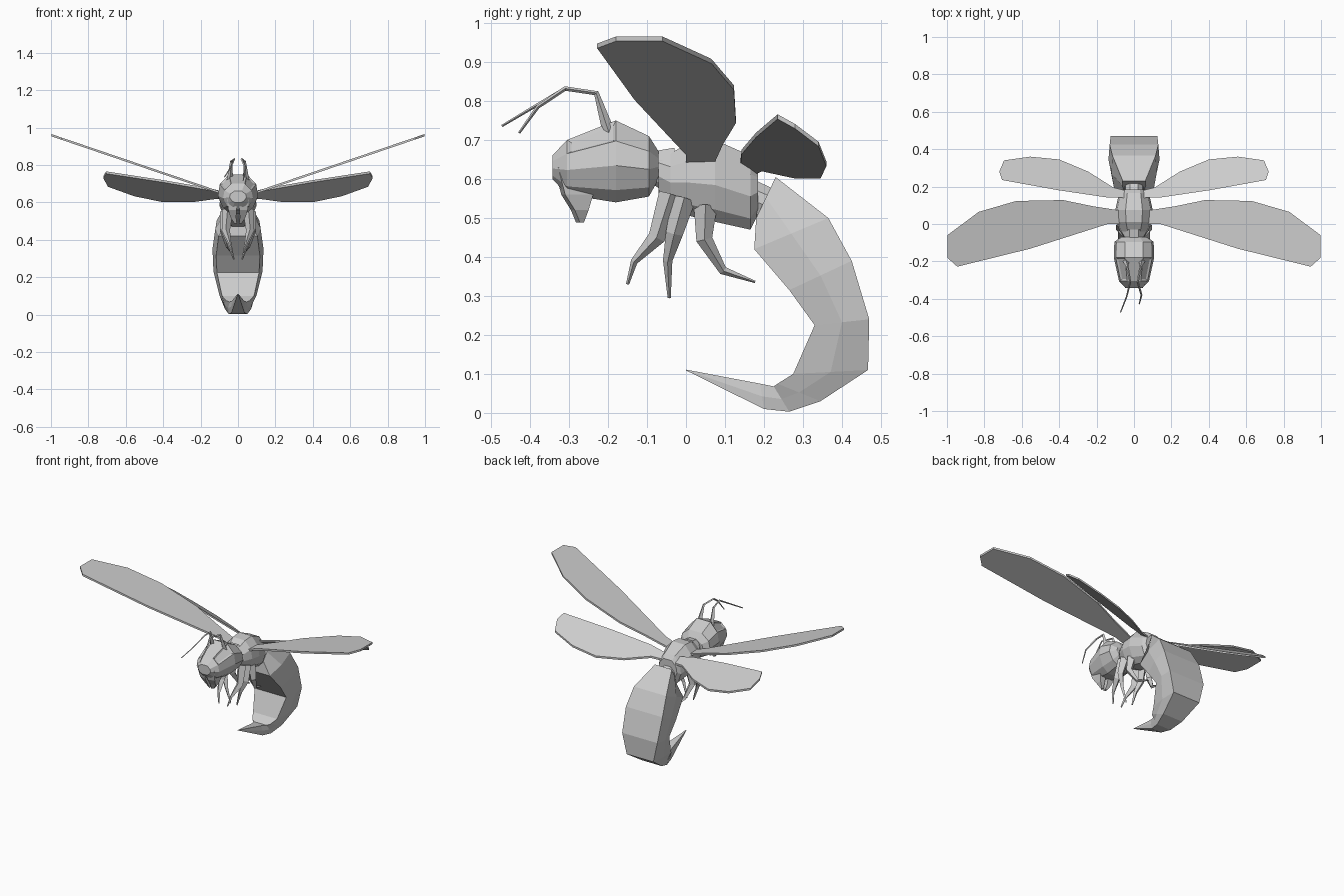
import bpy, bmesh
from mathutils import Vector

grey = bpy.data.materials.new("light_grey")
grey.diffuse_color = (0.6, 0.6, 0.6, 1)


def finish(bm, name):
    bmesh.ops.recalc_face_normals(bm, faces=bm.faces)
    me = bpy.data.meshes.new(name)
    bm.to_mesh(me)
    bm.free()
    me.materials.append(grey)
    ob = bpy.data.objects.new(name, me)
    bpy.context.collection.objects.link(ob)
    return ob


def loft(rings):
    """Skin a list of equally sized point rings and cap both ends."""
    bm = bmesh.new()
    rows = [[bm.verts.new(p) for p in r] for r in rings]
    n = len(rows[0])
    for a, b in zip(rows, rows[1:]):
        for i in range(n):
            j = (i + 1) % n
            bm.faces.new((a[i], a[j], b[j], b[i]))
    bm.faces.new(rows[0])
    bm.faces.new(rows[-1])
    bmesh.ops.recalc_face_normals(bm, faces=bm.faces)
    return bm


def body(sections, shape):
    """Sections across y: (y, bottom, top, half width)."""
    return loft([[(x * w, y, (lo + hi) / 2 + z * (hi - lo) / 2) for x, z in shape]
                 for y, lo, hi, w in sections])


def limb(name, path, radii):
    """Four-sided tapering tube along a path."""
    pts = [Vector(p) for p in path]
    rings = []
    for i, (p, r) in enumerate(zip(pts, radii)):
        d = (pts[min(i + 1, len(pts) - 1)] - pts[max(i - 1, 0)]).normalized()
        u = d.cross(Vector((1, 0, 0))).normalized()
        v = d.cross(u)
        rings.append([p + u * r, p + v * r, p - u * r, p - v * r])
    finish(loft(rings), name)


def flip(path, s):
    return [(x * s, y, z) for x, y, z in path]


half = [(0.45, 1), (0.9, 0.5), (1, -0.1), (0.75, -0.7), (0.4, -1)]
shape = half + [(-x, z) for x, z in reversed(half)]

# head, with the eyes as inset faces
bm = body([(-0.343, 0.60, 0.66, 0.045), (-0.305, 0.56, 0.70, 0.08),
           (-0.18, 0.54, 0.75, 0.108), (-0.095, 0.555, 0.71, 0.105),
           (-0.07, 0.60, 0.67, 0.07)], shape)
eyes = [f for f in bm.faces if -0.3 < f.calc_center_median().y < -0.18
        and abs(f.normal.x) > 0.3 and f.normal.z > 0.3]
bmesh.ops.inset_individual(bm, faces=eyes, thickness=0.014, depth=-0.006)
finish(bm, "head")

# neck, thorax and waist
finish(body([(-0.09, 0.59, 0.67, 0.05), (-0.03, 0.55, 0.68, 0.055)], shape), "neck")
finish(body([(-0.07, 0.555, 0.67, 0.055), (-0.04, 0.53, 0.665, 0.075),
             (0.01, 0.505, 0.695, 0.095), (0.075, 0.49, 0.70, 0.1),
             (0.165, 0.47, 0.66, 0.08), (0.185, 0.51, 0.635, 0.065)], shape), "thorax")
finish(body([(0.17, 0.50, 0.60, 0.05), (0.235, 0.48, 0.57, 0.05)], shape), "waist")

# curled abdomen: outer (y, z), inner (y, z), half width
abdomen = [(0.23, 0.605, 0.18, 0.50, 0.06), (0.365, 0.50, 0.175, 0.42, 0.115),
           (0.425, 0.39, 0.265, 0.315, 0.13), (0.47, 0.24, 0.33, 0.225, 0.125),
           (0.467, 0.11, 0.275, 0.10, 0.095), (0.345, 0.03, 0.235, 0.075, 0.07),
           (0.265, 0.003, 0.225, 0.068, 0.05), (0.20, 0.01, 0.19, 0.075, 0.035),
           (0.0, 0.109, 0.0, 0.111, 0.002)]
rings = []
for oy, oz, iy, iz, w in abdomen:
    my, mz = (oy + iy) / 2, (oz + iz) / 2
    rings.append([(-w, oy, oz), (w, oy, oz), (w * 1.05, my, mz),
                  (w * 0.9, iy, iz), (-w * 0.9, iy, iz), (-w * 1.05, my, mz)])
finish(loft(rings), "abdomen")

# wing outlines from above, laid on sloping planes
fore = [(0.06, 0.0), (0.14, 0.0), (0.555, -0.132), (0.945, -0.228), (0.998, -0.18),
        (0.998, -0.06), (0.83, 0.065), (0.63, 0.123), (0.38, 0.128), (0.22, 0.095),
        (0.06, 0.07)]
hind = [(0.05, 0.14), (0.15, 0.143), (0.40, 0.18), (0.705, 0.235), (0.72, 0.28),
        (0.695, 0.34), (0.555, 0.36), (0.40, 0.345), (0.245, 0.28), (0.11, 0.195),
        (0.05, 0.18)]


def wing(name, outline, height, s):
    t = 0.006
    rings = [[(x * s, y, height(x, y) + d) for x, y in outline] for d in (-t, t)]
    finish(loft(rings), name)


for s, side in ((-1, "left"), (1, "right")):
    wing(side + "_front_wing", fore, lambda x, y: 0.62 + 0.34 * x, s)
    wing(side + "_rear_wing", hind,
         lambda x, y: 0.655 + 0.269 * (x - 0.1) - 0.644 * (y - 0.145), s)

    # legs
    limb(side + "_front_leg", flip([(0.055, -0.04, 0.56), (0.065, -0.075, 0.45),
         (0.045, -0.133, 0.388), (0.03, -0.15, 0.33)], s), (0.03, 0.022, 0.009, 0.004))
    limb(side + "_middle_leg", flip([(0.065, -0.005, 0.55), (0.075, -0.03, 0.46),
         (0.05, -0.047, 0.39), (0.022, -0.043, 0.295)], s), (0.03, 0.022, 0.012, 0.004))
    limb(side + "_rear_leg", flip([(0.06, 0.05, 0.53), (0.075, 0.047, 0.445),
         (0.055, 0.095, 0.365), (0.04, 0.177, 0.336)], s), (0.03, 0.021, 0.011, 0.003))

    # pointed jaws hanging below the face
    jaw = [(-0.338, -0.225, 0.63, 0.005, 0.06), (-0.32, -0.238, 0.56, 0.008, 0.052),
           (-0.295, -0.25, 0.52, 0.01, 0.04), (-0.282, -0.262, 0.488, 0.006, 0.02)]
    finish(loft([[(a * s, y0, z), (b * s, y0 + 0.01, z), (b * s, y1, z), (a * s, y1, z)]
                 for y0, y1, z, a, b in jaw]), side + "_jaw")

# antennae, each bent its own way
limb("left_antenna", [(-0.045, -0.195, 0.71), (-0.035, -0.23, 0.82), (-0.02, -0.31, 0.832),
     (-0.04, -0.39, 0.785), (-0.072, -0.472, 0.736)], (0.017, 0.007, 0.005, 0.004, 0.003))
limb("right_antenna", [(0.045, -0.195, 0.71), (0.035, -0.23, 0.82), (0.02, -0.31, 0.832),
     (0.04, -0.38, 0.785), (0.028, -0.428, 0.718)], (0.017, 0.007, 0.006, 0.005, 0.003))
